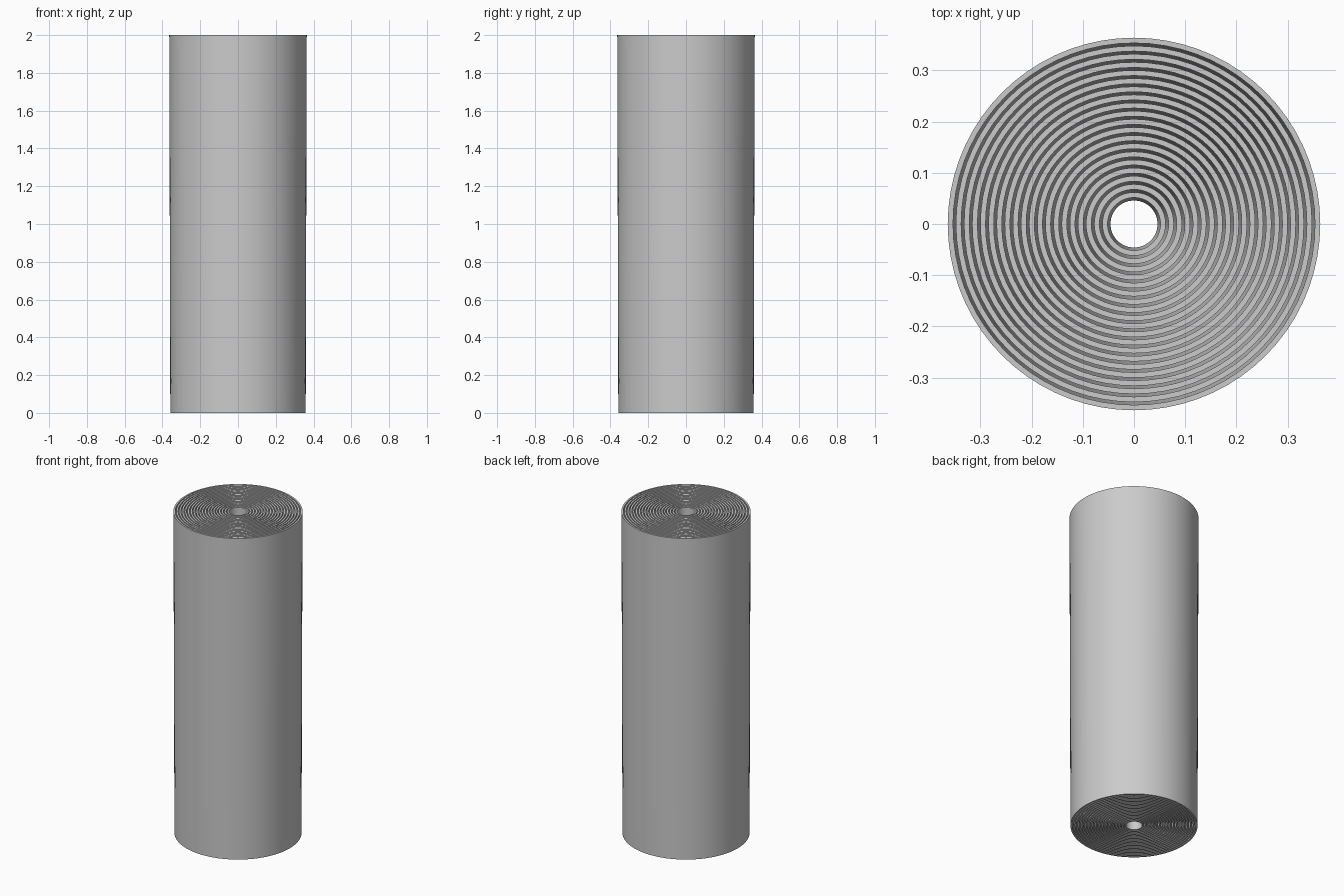
import bpy
import bmesh
import math

if "Cube" in bpy.data.objects:
    bpy.data.objects.remove(bpy.data.objects["Cube"], do_unlink=True)

TUBES = 20
SEGMENTS = 72
HEIGHT = 2.0
OUTER = 0.364      # outer radius of the largest tube at its top
WALL = 0.0104
GAP = 0.0055
TAPER = 0.0056     # how much every tube narrows towards its foot

grey = bpy.data.materials.new("plain grey")
grey.use_nodes = True
colour = (0.6, 0.6, 0.6, 1.0)
grey.diffuse_color = colour
grey.node_tree.nodes["Principled BSDF"].inputs["Base Color"].default_value = colour


def tapered_tube(name, radius):
    """Open tube with a wall, wider at the top, from a swept section."""
    section = [
        (radius - TAPER, 0),
        (radius, HEIGHT),
        (radius - WALL, HEIGHT),
        (radius - WALL - TAPER, 0),
    ]
    bm = bmesh.new()
    rings = []
    for r, z in section:
        ring = []
        for i in range(SEGMENTS):
            a = math.tau * i / SEGMENTS
            ring.append(bm.verts.new((r * math.cos(a), r * math.sin(a), z)))
        rings.append(ring)
    for k, low in enumerate(rings):
        high = rings[(k + 1) % len(rings)]
        for i in range(SEGMENTS):
            j = (i + 1) % SEGMENTS
            bm.faces.new((low[i], low[j], high[j], high[i]))
    bmesh.ops.recalc_face_normals(bm, faces=bm.faces)
    mesh = bpy.data.meshes.new(name)
    bm.to_mesh(mesh)
    bm.free()
    mesh.materials.append(grey)
    obj = bpy.data.objects.new(name, mesh)
    bpy.context.collection.objects.link(obj)
    return obj


# Nested telescoping tubes, largest first
bpy.ops.object.select_all(action="DESELECT")
for n in range(TUBES):
    tube = tapered_tube(f"telescoping_tube_{n + 1}", OUTER - n * (WALL + GAP))
    tube.select_set(True)
    bpy.context.view_layer.objects.active = tube

# Round walls with crisp rims
bpy.ops.object.shade_smooth_by_angle(angle=math.radians(30))
